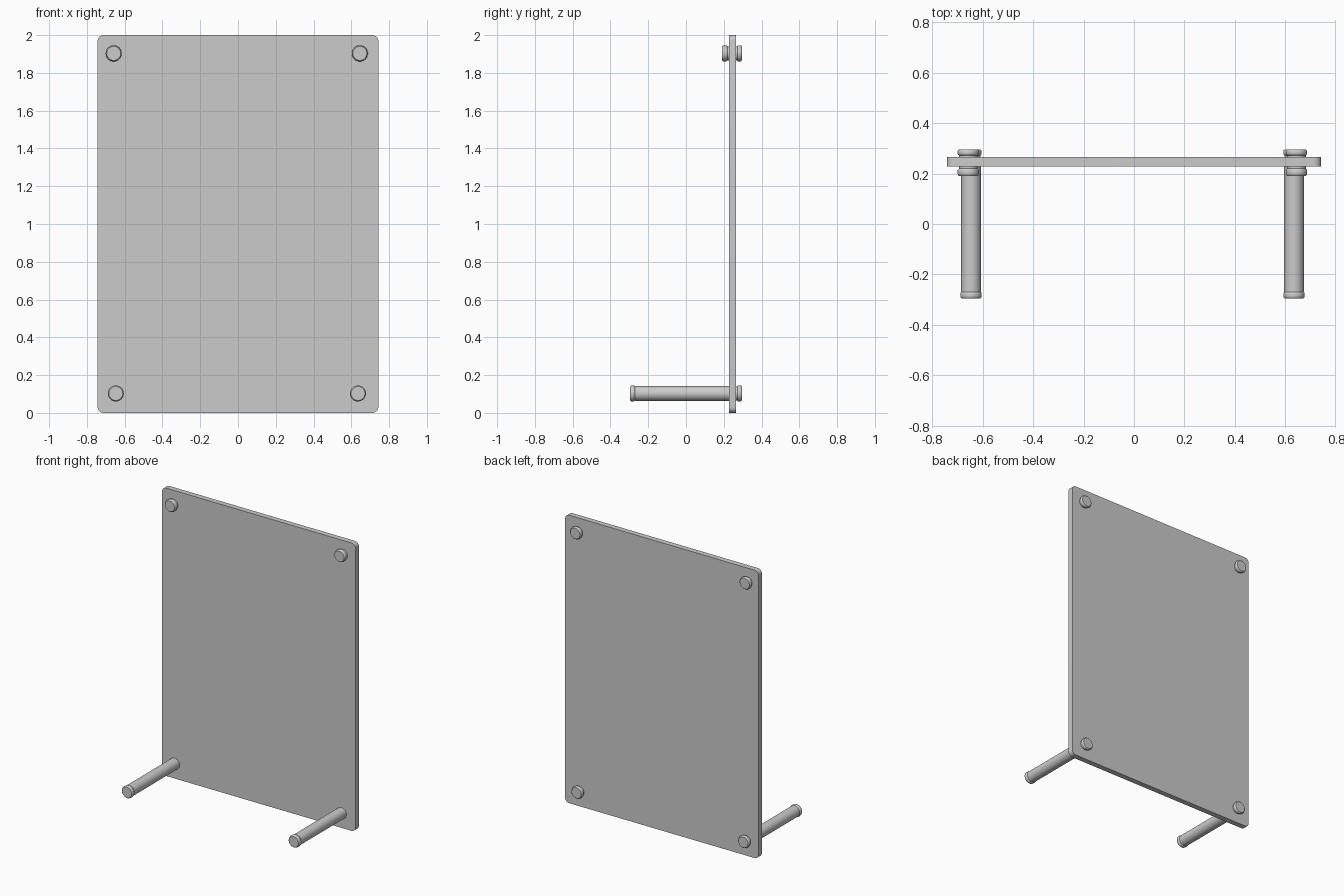
import bpy, bmesh, math

if "Cube" in bpy.data.objects:
    bpy.data.objects.remove(bpy.data.objects["Cube"])

FRONT, BACK = 0.228, 0.266   # panel faces along y
SEG = 32


def finish(name, bm):
    bmesh.ops.recalc_face_normals(bm, faces=bm.faces)
    me = bpy.data.meshes.new(name)
    bm.to_mesh(me)
    bm.free()
    ob = bpy.data.objects.new(name, me)
    bpy.context.collection.objects.link(ob)
    bpy.ops.object.select_all(action='DESELECT')
    ob.select_set(True)
    bpy.context.view_layer.objects.active = ob
    bpy.ops.object.shade_smooth_by_angle(angle=math.radians(35))
    return ob


def lathe_y(name, x, z, profile):
    """Closed solid of revolution about a y-axis; profile is (radius, y)."""
    bm = bmesh.new()
    rings = []
    for r, y in profile:
        rings.append([bm.verts.new((x + r * math.cos(2 * math.pi * i / SEG), y,
                                    z + r * math.sin(2 * math.pi * i / SEG)))
                      for i in range(SEG)])
    for a, b in zip(rings, rings[1:]):
        for i in range(SEG):
            j = (i + 1) % SEG
            bm.faces.new((a[i], a[j], b[j], b[i]))
    bm.faces.new(rings[0])
    bm.faces.new(rings[-1])
    return finish(name, bm)


def cap(base, tip):
    """Cap profile: narrow neck, rounded rim, flat end."""
    shape = [(0.037, 0.0), (0.037, 0.22), (0.041, 0.32), (0.0425, 0.45),
             (0.0425, 0.7), (0.041, 0.88), (0.037, 1.0)]
    return [(r, base + (tip - base) * t) for r, t in shape]


# Flat panel with rounded corners
bm = bmesh.new()
W, H, R = 0.743, 2.0, 0.03
outline = []
for cx, cz, start in ((W - R, H - R, 0), (-W + R, H - R, 90),
                      (-W + R, R, 180), (W - R, R, 270)):
    for k in range(7):
        a = math.radians(start + 15 * k)
        outline.append(bm.verts.new((cx + R * math.cos(a), FRONT, cz + R * math.sin(a))))
face = bm.faces.new(outline)
ext = bmesh.ops.extrude_face_region(bm, geom=[face])
bmesh.ops.translate(bm, vec=(0, BACK - FRONT, 0),
                    verts=[g for g in ext["geom"] if isinstance(g, bmesh.types.BMVert)])
finish("panel", bm)

# Upper bolts: a cap on each side of the panel
for side, x in (("left", -0.658), ("right", 0.645)):
    lathe_y(f"upper_front_cap_{side}", x, 1.903, cap(FRONT, 0.190))
    lathe_y(f"upper_back_cap_{side}", x, 1.903, cap(BACK, 0.296))

# Lower pegs: a long rod with an end cap in front, a short cap behind
for side, x in (("left", -0.647), ("right", 0.635)):
    lathe_y(f"peg_rod_{side}", x, 0.103, [(0.039, FRONT), (0.039, -0.268)])
    lathe_y(f"peg_end_cap_{side}", x, 0.103, cap(-0.262, -0.296))
    lathe_y(f"lower_back_cap_{side}", x, 0.103, cap(BACK, 0.296))
